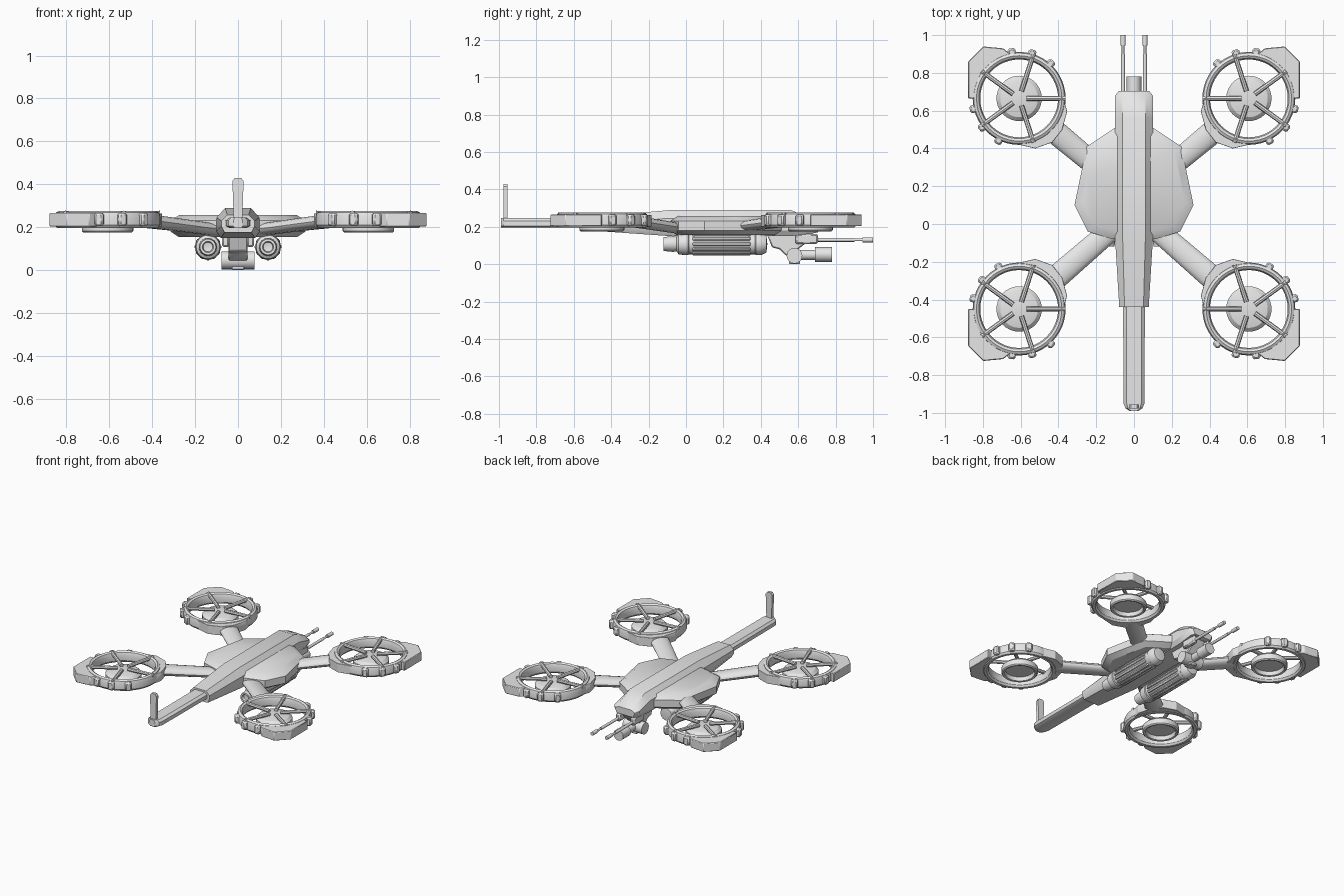
import bpy, bmesh
from math import sin, cos, pi, radians
from mathutils import Vector, Matrix

cube = bpy.data.objects.get("Cube")
if cube:
    bpy.data.objects.remove(cube, do_unlink=True)

grey = bpy.data.materials.new("light_grey")
grey.use_nodes = True
grey.diffuse_color = (0.8, 0.8, 0.8, 1)
grey.node_tree.nodes["Principled BSDF"].inputs["Base Color"].default_value = (0.8, 0.8, 0.8, 1)
made = []


def finish(bm, name, bevel=0, matrix=None):
    """Turn a bmesh into a named object."""
    if matrix:
        bm.transform(matrix)
    bmesh.ops.recalc_face_normals(bm, faces=bm.faces)
    mesh = bpy.data.meshes.new(name)
    bm.to_mesh(mesh)
    bm.free()
    mesh.materials.append(grey)
    ob = bpy.data.objects.new(name, mesh)
    bpy.context.collection.objects.link(ob)
    if bevel:
        mod = ob.modifiers.new("bevel", "BEVEL")
        mod.width, mod.segments, mod.limit_method = bevel, 1, "ANGLE"
    made.append(ob)
    return ob


def loft(name, rings, bevel=0, matrix=None):
    """Skin a row of closed rings and cap both ends."""
    bm = bmesh.new()
    rows = [[bm.verts.new(p) for p in ring] for ring in rings]
    n = len(rows[0])
    for a, b in zip(rows, rows[1:]):
        for i in range(n):
            j = (i + 1) % n
            bm.faces.new((a[i], a[j], b[j], b[i]))
    bm.faces.new(rows[0])
    bm.faces.new(rows[-1])
    return finish(bm, name, bevel, matrix)


def lathe(name, profile, matrix, steps=40, closed=False):
    """Spin (radius, height) points around z."""
    bm = bmesh.new()
    verts = [bm.verts.new((r, 0, z)) for r, z in profile]
    pairs = list(zip(verts, verts[1:]))
    if closed:
        pairs.append((verts[-1], verts[0]))
    edges = [bm.edges.new(p) for p in pairs]
    bmesh.ops.spin(bm, geom=verts + edges, cent=(0, 0, 0), axis=(0, 0, 1),
                   angle=2 * pi, steps=steps)
    bmesh.ops.remove_doubles(bm, verts=bm.verts, dist=0.0001)
    return finish(bm, name, 0, matrix)


def rod(name, a, b, r1, r2=None, n=12, flat=1, matrix=None):
    """Round bar between two points, optionally flattened."""
    a, b = Vector(a), Vector(b)
    d = b - a
    bm = bmesh.new()
    bmesh.ops.create_cone(bm, cap_ends=True, segments=n, radius1=r1,
                          radius2=r2 or r1, depth=d.length)
    turn = d.to_track_quat("Z", "Y").to_matrix().to_4x4()
    bm.transform(Matrix.Translation((a + b) / 2) @ turn @ Matrix.Diagonal((1, flat, 1, 1)))
    return finish(bm, name, 0, matrix)


def box(name, centre, size, bevel=0, matrix=None):
    bm = bmesh.new()
    bmesh.ops.create_cube(bm, size=1)
    bm.transform(Matrix.Translation(centre) @ Matrix.Diagonal((*size, 1)))
    return finish(bm, name, bevel, matrix)


def guard(name, outer, start, end, z0, z1, matrix):
    """Plate between an outer outline and the round duct."""
    arc = [radians(start + (end - start) * i / 12) for i in range(13)]
    pts = outer + [(0.226 * cos(t), 0.226 * sin(t)) for t in arc]
    loft(name, [[(x, y, z) for x, y in pts] for z in (z0, z1)], 0.012, matrix)


# Wide hull with chamfered rim
half = [(0.1, 0.51), (0.25, 0.41), (0.28, 0.27), (0.315, 0.1), (0.245, -0.04), (0.115, -0.08)]
outline = half + [(-x, y) for x, y in reversed(half)]
loft("hull", [[(x * s, 0.2 + (y - 0.2) * s, z) for x, y in outline]
              for s, z in ((0.88, 0.155), (1, 0.18), (1, 0.232), (0.86, 0.258))])


def section(y, w, top, z0, z1, z2):
    return [(-w * 0.8, y, z0), (w * 0.8, y, z0), (w, y, z0 + 0.03), (w, y, z1),
            (top, y, z2), (-top, y, z2), (-w, y, z1), (-w, y, z0 + 0.03)]


# Spine with sloping nose
loft("spine", [section(*s) for s in (
    (-0.44, 0.078, 0.05, 0.175, 0.23, 0.258),
    (-0.08, 0.1, 0.06, 0.15, 0.245, 0.29),
    (0.56, 0.1, 0.06, 0.15, 0.245, 0.29),
    (0.68, 0.1, 0.06, 0.165, 0.215, 0.24),
    (0.705, 0.08, 0.05, 0.17, 0.205, 0.22))])

# Tail boom and upright fin
boom = [(-0.4, 0.058), (-0.95, 0.055), (-0.975, 0.045), (-0.99, 0.022)]
loft("tail_boom", [[(-w, y, 0.205), (-w * 0.7, y, 0.197), (w * 0.7, y, 0.197), (w, y, 0.205),
                    (w, y, 0.232), (w * 0.7, y, 0.246), (-w * 0.7, y, 0.246), (-w, y, 0.232)]
                   for y, w in boom])
fin = [(-0.02, 0.23), (0.02, 0.23), (0.026, 0.415), (0.015, 0.43), (-0.015, 0.43), (-0.026, 0.415)]
loft("tail_fin", [[(x, y, z) for x, z in fin] for y in (-0.977, -0.955)])

# Rotors, one for each corner
duct = [(0.206, 0.25), (0.213, 0.268), (0.226, 0.276), (0.24, 0.268), (0.246, 0.25),
        (0.246, 0.21), (0.236, 0.197), (0.218, 0.197), (0.208, 0.21)]
hub = [(0, 0.247), (0.06, 0.245), (0.1, 0.237), (0.12, 0.218), (0.12, 0.182),
       (0.113, 0.175), (0.1, 0.178), (0.095, 0.205), (0, 0.205)]
cowl = [(0.27, 0), (0.27, 0.195), (0.19, 0.275), (0.085, 0.265), (0.04, 0.23)]
root = [(-0.19, 0.127), (-0.233, 0.01), (-0.254, -0.07), (-0.228, -0.165),
        (-0.175, -0.233), (-0.085, -0.265), (0.01, -0.243)]
for sx, side in ((1, "left"), (-1, "right")):
    for sy, cy, end in ((1, 0.665, "nose"), (-1, -0.45, "tail")):
        tag = f"_{end}_{side}"
        place = Matrix.Translation((0.608 * sx, cy, 0)) @ Matrix.Diagonal((sx, sy, 1, 1))
        lathe("duct" + tag, duct, place, 48, True)
        lathe("hub" + tag, hub, place)
        guard("cowl" + tag, cowl, 80, 0, 0.203, 0.266, place)
        guard("duct_root" + tag, root, 272, 146, 0.2, 0.264, place)
        for k in range(5):
            t = pi + k * 2 * pi / 5
            rod("spoke" + tag, (0.04 * cos(t), 0.04 * sin(t), 0.255),
                (0.245 * cos(t), 0.245 * sin(t), 0.264), 0.013, n=8, matrix=place)
        for off in (-98, -72, -47, 47, 72, 98):
            spin = place @ Matrix.Rotation(radians(34 + off), 4, "Z")
            box("clamp" + tag, (0.248, 0, 0.236), (0.04, 0.042, 0.062), 0.009, spin)
        # Flattened arm from hull to duct
        near = (0.18, 0.29, 0.2) if sy > 0 else (0.12, -0.03, 0.19)
        far = (0.45, 0.515, 0.23) if sy > 0 else (0.42, -0.29, 0.23)
        rod("arm" + tag, near, far, 0.058, 0.064, 16, 0.5, Matrix.Diagonal((sx, 1, 1, 1)))

# Engine pods under the hull
pod = [(0, -0.095), (0.022, -0.1), (0.026, -0.12), (0.037, -0.12), (0.042, -0.07), (0.04, -0.05),
       (0.055, -0.04), (0.06, 0), (0.06, 0.01), (0.055, 0.015), (0.055, 0.37), (0.06, 0.375),
       (0.06, 0.4), (0.045, 0.43), (0, 0.435)]
for sx, side in ((1, "left"), (-1, "right")):
    place = Matrix.Translation((0.14 * sx, 0, 0.108)) @ Matrix.Rotation(-pi / 2, 4, "X")
    lathe("engine_" + side, pod, place, 24)
    for k in range(12):
        t = k * pi / 6
        box("engine_rib_" + side, (0.055, 0, 0.19), (0.014, 0.019, 0.31), 0.004,
            place @ Matrix.Rotation(t, 4, "Z"))
    box("engine_mount_" + side, (0.125 * sx, 0.18, 0.155), (0.05, 0.34, 0.04))
    # Twin guns
    x = 0.058 * sx
    box("gun_body_" + side, (x, 0.645, 0.135), (0.034, 0.12, 0.055), 0.008)
    rod("gun_sleeve_" + side, (x, 0.69, 0.13), (x, 0.9, 0.13), 0.01)
    rod("gun_barrel_" + side, (x, 0.89, 0.13), (x, 0.96, 0.13), 0.007)
    rod("gun_tip_" + side, (x, 0.945, 0.13), (x, 1.0, 0.13), 0.013)

# Chin turret: bracket, swivel drum, camera barrel
strut = [(0.43, 0.165), (0.68, 0.165), (0.65, 0.12), (0.6, 0.08), (0.57, 0.03), (0.53, 0.05),
         (0.5, 0.08), (0.46, 0.09)]
loft("chin_bracket", [[(x, y, z) for y, z in strut] for x in (-0.045, 0.045)], 0.006)
rod("swivel_drum", (-0.077, 0.58, 0.046), (0.077, 0.58, 0.046), 0.042, n=20)
rod("camera_neck", (0, 0.58, 0.05), (0, 0.71, 0.05), 0.027, n=16)
rod("camera_barrel", (0, 0.69, 0.052), (0, 0.78, 0.052), 0.039, n=20)
box("drum_keel", (0, 0.58, 0.012), (0.06, 0.06, 0.024), 0.005)

# Smooth round parts, keep creases sharp
bpy.ops.object.select_all(action="DESELECT")
for ob in made:
    ob.select_set(True)
bpy.context.view_layer.objects.active = made[0]
bpy.ops.object.shade_smooth_by_angle(angle=radians(32))
